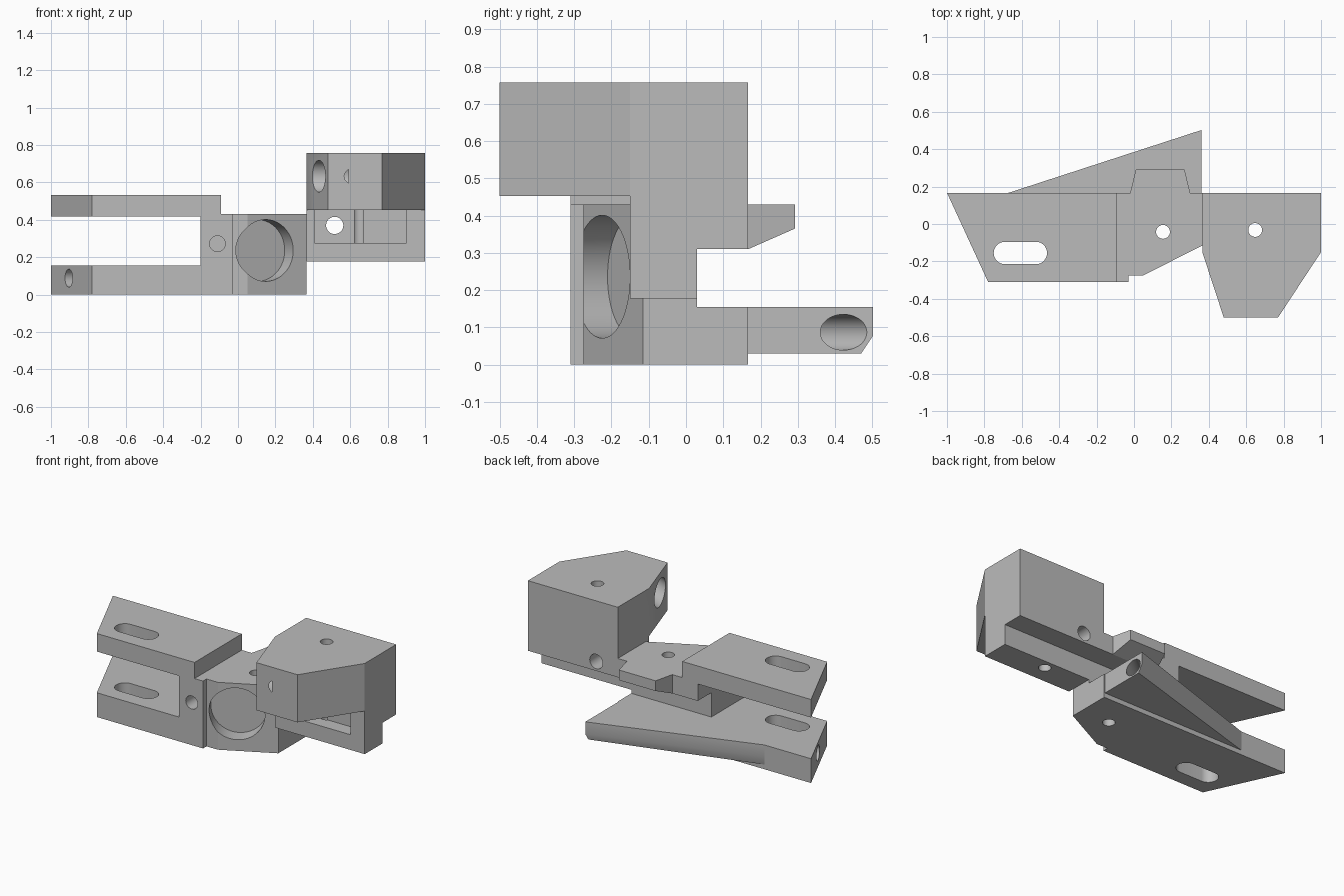
import bpy, bmesh, math
from mathutils import Vector

cube = bpy.data.objects.get("Cube")
if cube:
    bpy.data.objects.remove(cube, do_unlink=True)

grey = bpy.data.materials.new("plain grey")
grey.use_nodes = True
grey.diffuse_color = (0.5, 0.5, 0.5, 1)
grey.node_tree.nodes["Principled BSDF"].inputs["Base Color"].default_value = (0.5, 0.5, 0.5, 1)


def loft(name, rings):
    """Closed solid through rings of equal point count."""
    bm = bmesh.new()
    loops = [[bm.verts.new(p) for p in ring] for ring in rings]
    n = len(loops[0])
    bm.faces.new(loops[0])
    bm.faces.new(loops[-1])
    for a, b in zip(loops, loops[1:]):
        for i in range(n):
            j = (i + 1) % n
            bm.faces.new((a[i], a[j], b[j], b[i]))
    bmesh.ops.recalc_face_normals(bm, faces=bm.faces)
    mesh = bpy.data.meshes.new(name)
    bm.to_mesh(mesh)
    bm.free()
    mesh.materials.append(grey)
    obj = bpy.data.objects.new(name, mesh)
    bpy.context.collection.objects.link(obj)
    return obj


def prism(name, outline, z0, z1):
    return loft(name, [[(x, y, z) for x, y in outline] for z in (z0, z1)])


def box(x0, x1, y0, y1, z0, z1):
    return prism("cutter", [(x0, y0), (x1, y0), (x1, y1), (x0, y1)], z0, z1)


def bore(centre, direction, radius, depth, lead=0.15, sides=48):
    """Round cutter entering at centre and going depth along direction."""
    d = Vector(direction).normalized()
    u = d.orthogonal().normalized()
    v = d.cross(u)
    rings = []
    for t in (-lead, depth):
        c = Vector(centre) + d * t
        rings.append([c + radius * (u * math.cos(a) + v * math.sin(a))
                      for a in (2 * math.pi * i / sides for i in range(sides))])
    return loft("cutter", rings)


def slot(z0, z1, xa=-0.69, xb=-0.525, y=-0.155, r=0.06, steps=20):
    pts = []
    for cx, start in ((xb, -math.pi / 2), (xa, math.pi / 2)):
        for i in range(steps + 1):
            a = start + math.pi * i / steps
            pts.append((cx + r * math.cos(a), y + r * math.sin(a)))
    return prism("cutter", pts, z0, z1)


def cut(obj, *cutters):
    bpy.ops.object.select_all(action='DESELECT')
    bpy.context.view_layer.objects.active = obj
    obj.select_set(True)
    for c in cutters:
        c.hide_render = True
        mod = obj.modifiers.new("cut", 'BOOLEAN')
        mod.operation = 'DIFFERENCE'
        mod.solver = 'EXACT'
        mod.object = c
        bpy.ops.object.modifier_apply(modifier=mod.name)
        bpy.data.objects.remove(c, do_unlink=True)
    bpy.ops.object.shade_smooth_by_angle(angle=math.radians(25))


BACK = 0.167
DOWN = (0, 0, -1)

# Main body: lower arm and hub in one piece
body = prism("main_body", [(-1, BACK), (-0.78, -0.31), (-0.03, -0.31), (-0.03, -0.275),
                           (0.05, -0.275), (0.365, -0.115), (0.365, BACK)], 0, 0.43)
cut(body,
    box(-1.2, -0.2, -0.6, 0.6, 0.155, 0.6),        # opening between the arms
    box(-0.3, -0.09, -0.6, 0.6, 0.418, 0.6),       # seat of the upper arm
    box(-0.3, 0.6, 0.03, 0.6, 0.155, 0.31),        # rear groove
    slot(-0.1, 0.3),
    bore((0.148, -0.225, 0.236), (-0.453, 0.891, 0), 0.165, 0.1, sides=64),
    bore((0.155, -0.042, 0.43), DOWN, 0.037, 0.6),
    bore((-0.11, -0.31, 0.272), (0, 1, 0), 0.042, 0.2),
    bore((-0.905, -0.04, 0.088), (0.91, 0.415, 0), 0.048, 0.2))

# Upper arm
arm = prism("upper_arm", [(-1, BACK), (-0.78, -0.31), (-0.09, -0.31), (-0.09, BACK)], 0.418, 0.533)
cut(arm, slot(0.3, 0.7))

# Rear wedge with a tapering lower chamfer
wedge = loft("rear_wedge", [[(-0.67, BACK, z), (0.36, BACK, z), (0.36, y, z)]
                            for z, y in ((0.03, 0.47), (0.078, 0.502), (0.155, 0.502))])
cut(wedge, bore((0.36, 0.423, 0.087), (-0.77, -0.64, 0), 0.048, 0.2))

# Rear tab with sloped underside
loft("rear_tab", [[(x0, y, z), (x1, y, z), (x1, y, 0.43), (x0, y, 0.43)]
                  for x0, x1, y, z in ((-0.02, 0.3, BACK, 0.31), (0.01, 0.27, 0.292, 0.365))])

# Raised side block with overhanging nose
block = prism("side_block", [(0.365, BACK), (0.365, -0.15), (0.48, -0.5), (0.77, -0.5),
                             (1, -0.15), (1, BACK)], 0.178, 0.757)
cut(block,
    box(0.2, 1.2, -0.8, -0.15, 0, 0.453),          # space under the nose
    box(0.2, 1.2, 0.03, 0.4, 0, 0.31),             # rear step
    box(0.41, 0.9, -0.3, -0.06, 0.275, 0.453),     # front pocket
    bore((0.648, -0.032, 0.757), DOWN, 0.037, 0.8),
    bore((0.517, -0.15, 0.37), (0, 1, 0), 0.046, 0.5, lead=0.1),
    bore((0.433, -0.355, 0.633), (0.93, -0.37, 0), 0.085, 0.2))
